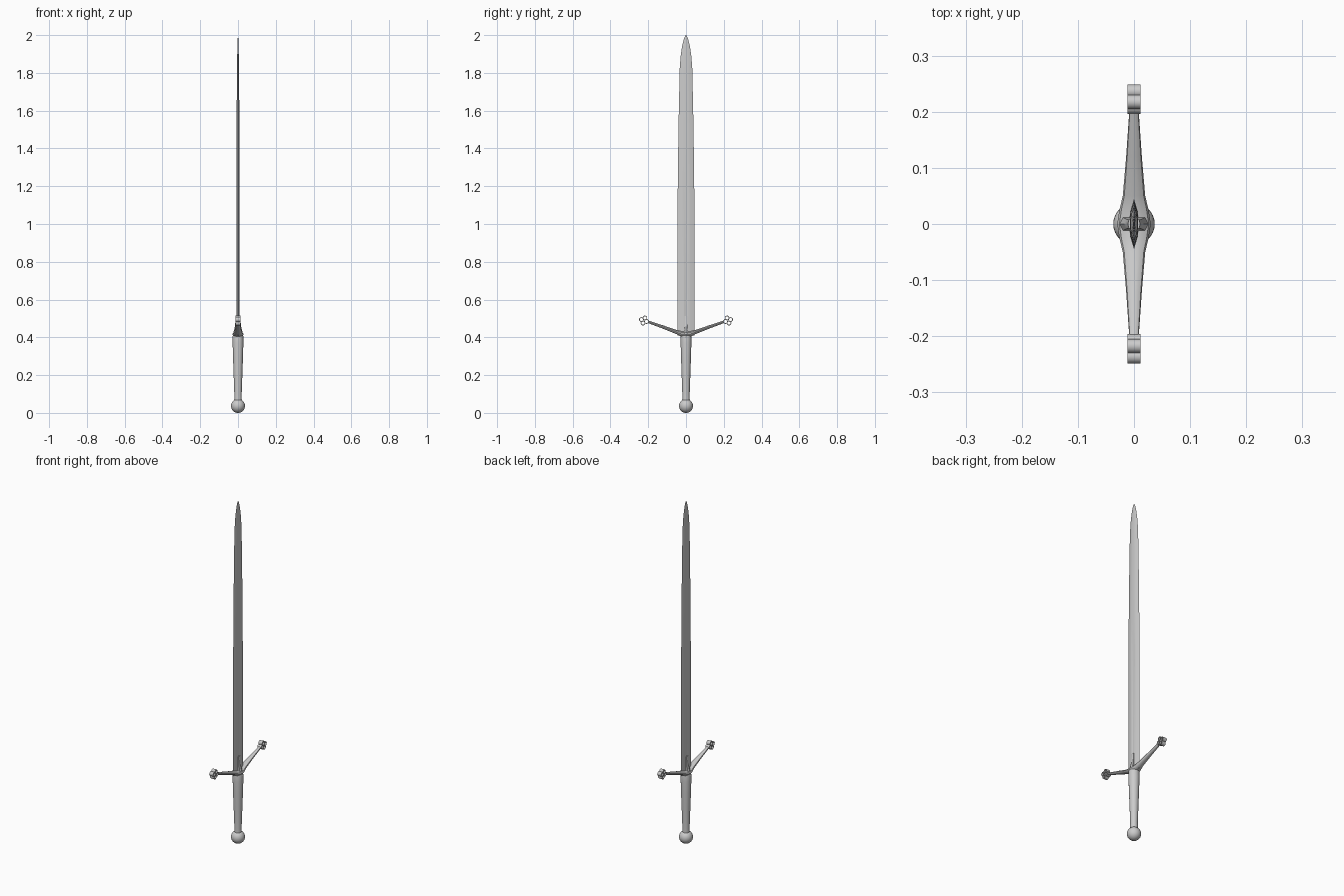
import bpy, bmesh, math
from mathutils import Vector

if "Cube" in bpy.data.objects:
    bpy.data.objects.remove(bpy.data.objects["Cube"])


def finish(name, bm, angle=35):
    bmesh.ops.recalc_face_normals(bm, faces=bm.faces)
    me = bpy.data.meshes.new(name)
    bm.to_mesh(me)
    bm.free()
    ob = bpy.data.objects.new(name, me)
    bpy.context.collection.objects.link(ob)
    bpy.ops.object.select_all(action='DESELECT')
    ob.select_set(True)
    bpy.context.view_layer.objects.active = ob
    bpy.ops.object.shade_smooth_by_angle(angle=math.radians(angle))
    return ob


def loft(name, sections, closed=False, angle=35):
    """Join equal-length point rings; cap the ends unless closed into a loop."""
    bm = bmesh.new()
    rings = [[bm.verts.new(p) for p in s] for s in sections]
    n = len(rings[0])
    pairs = list(zip(rings, rings[1:]))
    if closed:
        pairs.append((rings[-1], rings[0]))
    for a, b in pairs:
        for i in range(n):
            j = (i + 1) % n
            bm.faces.new((a[i], a[j], b[j], b[i]))
    if not closed:
        bm.faces.new(rings[0])
        bm.faces.new(rings[-1])
    return finish(name, bm, angle)


def circle(n):
    return [(math.cos(2 * math.pi * i / n), math.sin(2 * math.pi * i / n)) for i in range(n)]


# Blade: bevelled section with a shallow fuller that fades out up the blade
def blade_section(z, w, t, fuller):
    half = [(0, w), (t * .85, w * .5), (t, w * .25), (t * (1 - fuller), 0),
            (t, -w * .25), (t * .85, -w * .5), (0, -w)]
    return [Vector((x, y, z)) for x, y in half + [(-x, y) for x, y in half[5:0:-1]]]


blade_rows = [(.41, .045, .008, .4), (1.15, .044, .0075, .4), (1.27, .043, .0075, 0),
              (1.55, .039, .007, 0), (1.83, .033, .006, 0), (1.90, .027, .004, 0),
              (1.95, .019, .0025, 0), (1.98, .011, .0015, 0), (1.995, .005, .0008, 0),
              (2.0, .001, .0003, 0)]
loft("blade", [blade_section(*r) for r in blade_rows], angle=20)

# Grip: round handle swelling toward the guard
grip_rows = [(.06, .020), (.10, .0195), (.20, .023), (.30, .0265), (.37, .0285), (.405, .028), (.42, .025)]
loft("grip", [[(r * c, r * s, z) for c, s in circle(24)] for z, r in grip_rows])

# Pommel: ball at the foot
bm = bmesh.new()
bmesh.ops.create_uvsphere(bm, u_segments=32, v_segments=16, radius=.037)
bmesh.ops.translate(bm, verts=bm.verts, vec=(0, 0, .037))
finish("pommel", bm)

# Guard: tapering arms sloping toward the blade, and a quatrefoil at each end
arm_rows = [(0, .416, .030, .015), (.025, .418, .026, .0145), (.05, .428, .020, .011),
            (.12, .454, .014, .009), (.20, .482, .0085, .007)]
slope = math.radians(20)
ring_r, spread, depth = .0125, .0145, .012
for side, label in ((1, "right"), (-1, "left")):
    loft(label + "_guard_arm",
         [[(a * c, side * y, z + b * s) for c, s in circle(12)] for y, z, a, b in arm_rows])
    for k in range(4):
        ang = slope + k * math.pi / 2
        cy = .2225 + spread * math.cos(ang)
        cz = .489 + spread * math.sin(ang)
        profile = [(ring_r, -depth), (ring_r, depth), (ring_r * .68, depth), (ring_r * .68, -depth)]
        loft("%s_quatrefoil_ring_%d" % (label, k + 1),
             [[(x, side * (cy + r * c), cz + r * s) for r, x in profile] for c, s in circle(20)],
             closed=True)

# Langets: tapered tongues running from the guard up each blade face
langet_rows = [(.40, .029, .014), (.425, .025, .012), (.45, .018, .009), (.48, .014, .008), (.512, .011, .008)]
for side, label in ((1, "front"), (-1, "back")):
    loft(label + "_langet",
         [[(side * x, y, z) for x, y in ((.002, -w), (d * .8, -w), (d, 0), (d * .8, w), (.002, w))]
          for z, d, w in langet_rows])
